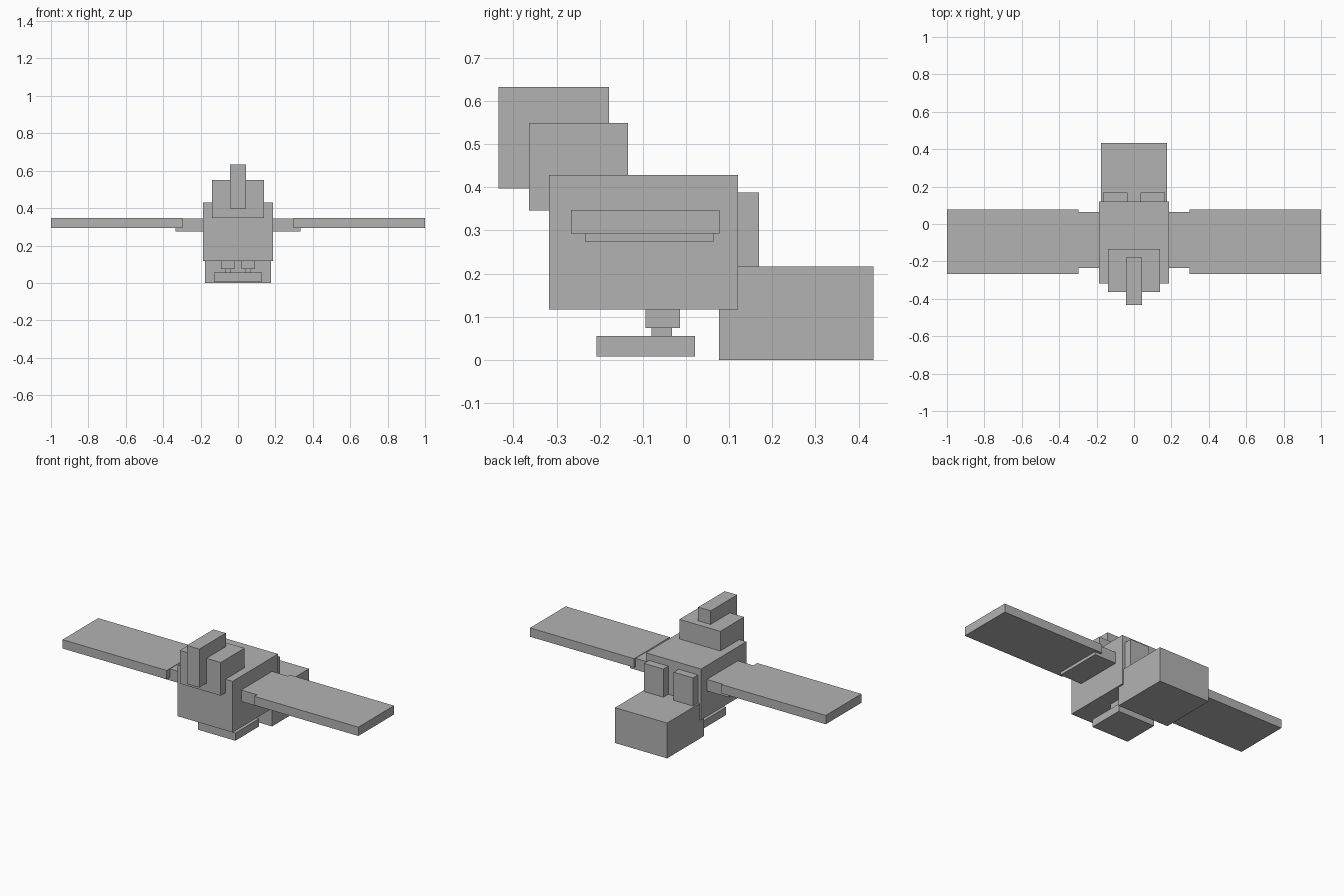
import bpy
from mathutils import Vector

cube = bpy.data.objects.get("Cube")
if cube:
    bpy.data.objects.remove(cube, do_unlink=True)

# Single flat grey
GREY = (0.45, 0.45, 0.45, 1)
grey = bpy.data.materials.new("plain grey")
grey.use_nodes = True
grey.diffuse_color = GREY
shader = next(n for n in grey.node_tree.nodes if n.type == 'BSDF_PRINCIPLED')
shader.inputs["Base Color"].default_value = GREY


def box(name, x, y, z):
    """Box given by its (low, high) range on each axis."""
    low, high = (Vector(c) for c in zip(x, y, z))
    bpy.ops.mesh.primitive_cube_add(size=1, location=(low + high) / 2)
    obj = bpy.context.object
    obj.name = obj.data.name = name
    size = high - low
    for v in obj.data.vertices:
        v.co = v.co * size
    obj.data.materials.append(grey)
    return obj


def centred(name, half_width, y, z):
    return box(name, (-half_width, half_width), y, z)


def pair(name, x, y, z):
    box("left_" + name, x, y, z)
    box("right_" + name, (-x[1], -x[0]), y, z)


# Body, head and beak
centred("body", 0.186, (-0.318, 0.121), (0.117, 0.429))
centred("head", 0.138, (-0.364, -0.134), (0.346, 0.549))
centred("beak", 0.042, (-0.434, -0.178), (0.397, 0.632))

# Tail block and the two plates standing on it
centred("tail", 0.176, (0.077, 0.434), (0, 0.216))
pair("back_plate", (0.035, 0.166), (0.12, 0.169), (0.214, 0.388))

# Wings: short root and long outer panel
pair("wing_root", (0.18, 0.335), (-0.234, 0.064), (0.274, 0.344))
pair("wing", (0.296, 1), (-0.266, 0.078), (0.293, 0.347))

# Legs on a shared foot plate
pair("upper_leg", (0.018, 0.09), (-0.094, -0.014), (0.074, 0.12))
pair("lower_leg", (0.037, 0.07), (-0.08, -0.033), (0.05, 0.076))
centred("foot_plate", 0.127, (-0.207, 0.021), (0.008, 0.055))
